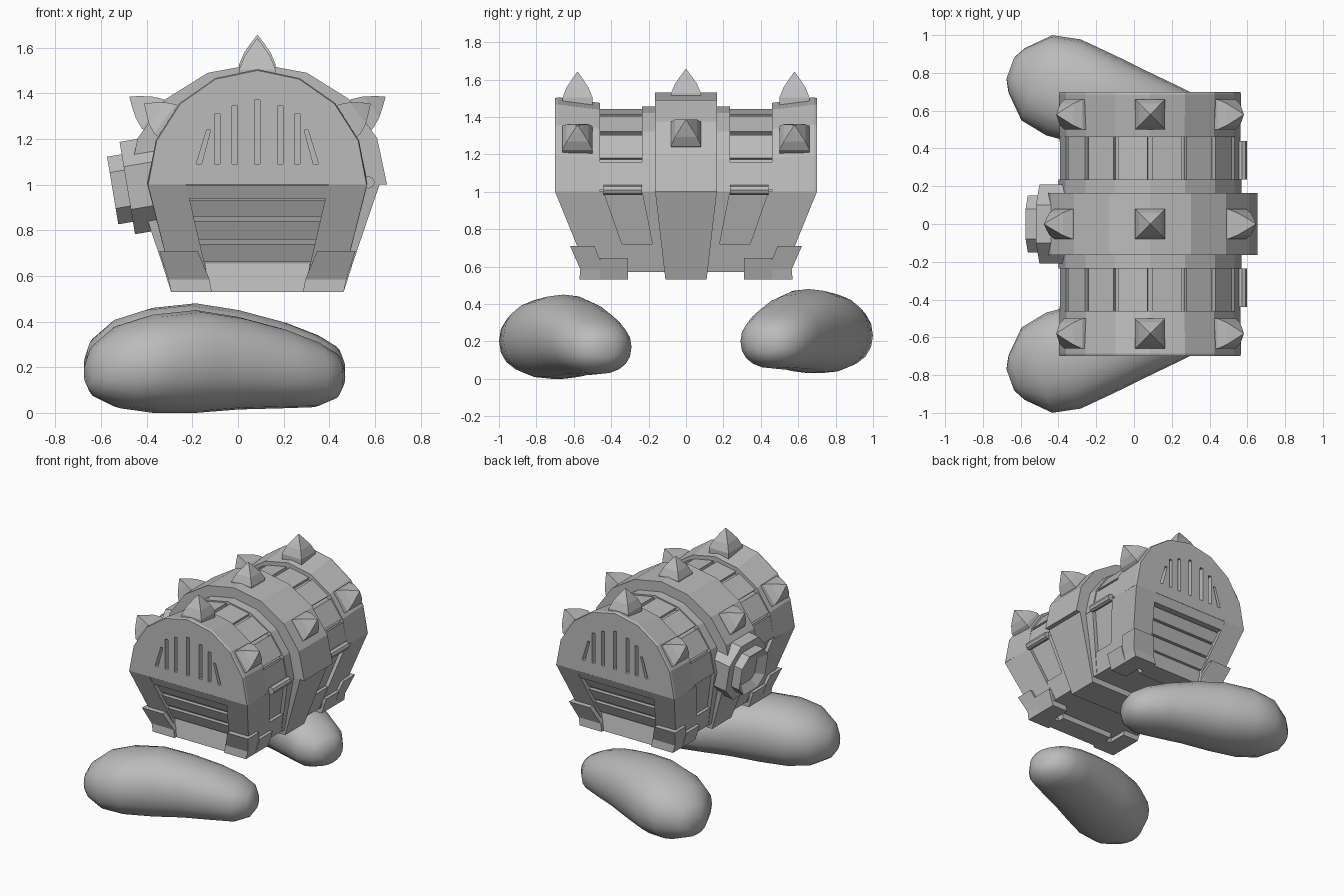
import bpy, bmesh, math
from mathutils import Vector, Matrix

if "Cube" in bpy.data.objects:
    bpy.data.objects.remove(bpy.data.objects["Cube"])

CX = 0.085          # chest centre line
SEAM = 1.0          # height where lid meets body
grey = bpy.data.materials.new("stone_grey")
grey.diffuse_color = (0.5, 0.5, 0.5, 1)
grey.use_nodes = True
grey.node_tree.nodes["Principled BSDF"].inputs["Base Color"].default_value = grey.diffuse_color


def finish(name, bm):
    bmesh.ops.recalc_face_normals(bm, faces=bm.faces[:])
    me = bpy.data.meshes.new(name)
    bm.to_mesh(me)
    bm.free()
    me.materials.append(grey)
    ob = bpy.data.objects.new(name, me)
    bpy.context.collection.objects.link(ob)
    return ob


def skin(bm, rings):
    """Bridge closed rings of points and cap both ends."""
    vs = [[bm.verts.new(p) for p in r] for r in rings]
    n = len(vs[0])
    for a, b in zip(vs, vs[1:]):
        for i in range(n):
            j = (i + 1) % n
            bm.faces.new((a[i], a[j], b[j], b[i]))
    bm.faces.new(vs[0])
    bm.faces.new(vs[-1][::-1])


def rect(x0, x1, y0, y1, z):
    return [(x0, y0, z), (x1, y0, z), (x1, y1, z), (x0, y1, z)]


def blocks(name, specs, sides_x=(1, -1), sides_y=(1, -1)):
    """Tapered blocks (bottom rect, top rect), mirrored about the chest centre."""
    bm = bmesh.new()
    for sx in sides_x:
        for sy in sides_y:
            for spec in specs:
                skin(bm, [[(CX + sx * x, sy * y, z) for x, y, z in ring] for ring in spec])
    return finish(name, bm)


def arc(w, h, y, n=8):
    return [Vector((CX + w * math.cos(math.pi * i / n), y, SEAM + h * math.sin(math.pi * i / n)))
            for i in range(n + 1)]


def arch(name, *sections):
    bm = bmesh.new()
    skin(bm, [arc(*s) for s in sections])
    return finish(name, bm)


# Lid: core, centre hoop, step bands and end sections
arch("lid_core", (0.455, 0.42, -0.6), (0.455, 0.42, 0.6))
arch("lid_step_band", (0.485, 0.455, -0.235), (0.485, 0.455, 0.235))
arch("lid_hoop", (0.568, 0.53, -0.165), (0.568, 0.53, 0.165))
slot_list = []
for x, top in ((0, 1.37), (0.1, 1.345), (0.175, 1.31)):
    slot_list.append((rect(x - 0.012, x + 0.012, 0.66, 0.75, 1.09),
                      rect(x - 0.012, x + 0.012, 0.66, 0.75, top)))
slot_list.append((rect(0.245, 0.268, 0.66, 0.75, 1.09), rect(0.205, 0.222, 0.66, 0.75, 1.24)))
for label, s in (("front", -1), ("back", 1)):
    end = arch(label + "_lid_end", (0.478, 0.475, s * 0.46), (0.482, 0.505, s * 0.685),
               (0.478, 0.50, s * 0.70))
    # Vent slots cut in the end face
    centre = blocks(label + "_vent_centre_cutter", slot_list[:1], (1,), (s,))
    outer = blocks(label + "_vent_side_cutter", slot_list[1:], (1, -1), (s,))
    for c in (centre, outer):
        c.hide_render = True
        c.display_type = 'WIRE'
        mod = end.modifiers.new("vents", 'BOOLEAN')
        mod.operation, mod.solver, mod.object = 'DIFFERENCE', 'EXACT', c

# Lid slats in the recesses
bm = bmesh.new()
for s in (-1, 1):
    lo, hi = arc(0.44, 0.41, 0), arc(0.478, 0.445, 0)
    for i in range(8):
        rings = []
        for y in (0.225, 0.465):
            a, b = lo[i].lerp(lo[i + 1], 0.07), lo[i].lerp(lo[i + 1], 0.93)
            c, d = hi[i].lerp(hi[i + 1], 0.93), hi[i].lerp(hi[i + 1], 0.07)
            rings.append([p + Vector((0, s * y, 0)) for p in (a, b, c, d)])
        skin(bm, rings)
finish("lid_slats", bm)

# Body: recessed core, corner posts, rails, sills and centre bands
blocks("body_core", [(rect(-0.345, 0.345, -0.49, 0.49, 0.57), rect(-0.455, 0.455, -0.635, 0.635, 1.0))], (1,), (1,))
blocks("corner_posts", [(rect(0.212, 0.372, 0.29, 0.525, 0.57), rect(0.312, 0.48, 0.44, 0.70, 1.0))])
blocks("end_top_rail", [(rect(-0.34, 0.34, 0.6, 0.674, 0.94), rect(-0.34, 0.34, 0.6, 0.699, 0.999))], (1,))
blocks("side_sill", [(rect(0.3, 0.37, 0.1, 0.31, 0.57), rect(0.34, 0.407, 0.1, 0.36, 0.72))])
blocks("body_step_band", [(rect(-0.372, 0.372, -0.15, 0.15, 0.57), rect(-0.482, 0.482, -0.235, 0.235, 1.0))], (1,), (1,))
blocks("body_hoop", [(rect(-0.375, 0.375, -0.11, 0.11, 0.53), rect(-0.535, 0.535, -0.165, 0.165, 1.0))], (1,), (1,))

# Stepped planks on both ends
planks = []
for z0, z1 in ((0.86, 0.93), (0.76, 0.84), (0.66, 0.74)):
    w0, w1 = 0.235 + (z0 - 0.53) * 0.23, 0.235 + (z1 - 0.53) * 0.23
    y0, y1 = 0.51 + (z0 - 0.57) * 0.337, 0.515 + (z1 - 0.57) * 0.337
    planks.append((rect(-w0, w0, 0.4, y0, z0), rect(-w1, w1, 0.4, y1 + 0.005, z1)))
blocks("end_planks", planks, (1,))
blocks("end_sill", [(rect(-0.21, 0.21, 0.4, 0.55, 0.53), rect(-0.23, 0.23, 0.4, 0.525, 0.655))], (1,))

# Corner brackets under the body
blocks("corner_brackets", [
    (rect(0.20, 0.378, 0.45, 0.57, 0.53), rect(0.21, 0.39, 0.45, 0.565, 0.585)),
    (rect(0.21, 0.39, 0.44, 0.565, 0.585), rect(0.262, 0.43, 0.49, 0.62, 0.71)),
    (rect(0.25, 0.378, 0.31, 0.46, 0.53), rect(0.29, 0.415, 0.31, 0.46, 0.645))])

# Hinge barrels on the right side
bm = bmesh.new()
for s in (-1, 1):
    skin(bm, [[(0.572 + 0.027 * math.cos(math.tau * i / 8), s * y, 1.01 + 0.027 * math.sin(math.tau * i / 8))
               for i in range(8)] for y in (0.235, 0.44)])
finish("hinges", bm)

# Curved four-sided spikes over the lid
bm = bmesh.new()
for y, tip_x, tip_z, top_z, rad in ((-0.58, 0.495, 1.355, 1.64, 0), (0, 0.56, 1.385, 1.655, 0.05),
                                    (0.58, 0.495, 1.355, 1.64, 0)):
    for side in (-1, 0, 1):
        tip = Vector((CX + side * tip_x, y, tip_z if side else top_z))
        base = (Vector((CX + side * (0.375 + rad), y, 1.265 + rad * 0.4)) if side
                else Vector((CX, y, 1.46 + rad * 0.5)))
        axis = (tip - base).normalized()
        across = Vector((0, 1, 0))
        up = axis.cross(across)
        rings = []
        for t, r in ((0, 0.08), (0.25, 0.08), (0.55, 0.058), (0.8, 0.028), (1, 0.002)):
            c = base.lerp(tip, t)
            rings.append([c + across * (r * a) + up * (r * b) for a, b in ((1, 1), (-1, 1), (-1, -1), (1, -1))])
        skin(bm, rings)
finish("spikes", bm)

# Lock: two tilted chamfered plates and a keyhole ring on the left side
tilt = Matrix.Translation((-0.485, 0, 0.985)) @ Matrix.Rotation(math.radians(-9.5), 4, 'Y')


def plate(bm, hy, hz, x0, x1, cut):
    out = [(hy, hz - cut), (hy - cut, hz), (cut - hy, hz), (-hy, hz - cut),
           (-hy, cut - hz), (cut - hy, -hz), (hy - cut, -hz), (hy, cut - hz)]
    skin(bm, [[tilt @ Vector((x, y, z)) for y, z in out] for x in (x0, x1)])


bm = bmesh.new()
plate(bm, 0.21, 0.205, 0.0, 0.15, 0.11)
finish("lock_back_plate", bm)
bm = bmesh.new()
plate(bm, 0.15, 0.15, -0.065, 0.01, 0.07)
front = min(bm.faces, key=lambda f: f.calc_center_median().x)
bmesh.ops.recalc_face_normals(bm, faces=bm.faces[:])
bmesh.ops.inset_region(bm, faces=[front], thickness=0.065)
bmesh.ops.translate(bm, verts=front.verts[:], vec=(0.045, 0, 0))
finish("lock_ring", bm)

# Feet: smooth bean shapes (position along, half width, bottom, top)
FOOT = [(-0.25, 0.06, 0.12, 0.23), (-0.215, 0.125, 0.07, 0.30), (-0.10, 0.24, 0.02, 0.385),
        (0.05, 0.27, 0.0, 0.43), (0.25, 0.252, 0.0, 0.45), (0.45, 0.23, 0.015, 0.42),
        (0.65, 0.21, 0.02, 0.37), (0.80, 0.188, 0.025, 0.315), (0.89, 0.13, 0.06, 0.265),
        (0.925, 0.06, 0.11, 0.21)]
for label, s, lift in (("front_foot", -1, 0.0), ("back_foot", 1, 0.03)):
    bm = bmesh.new()
    rings = []
    for u, w, z0, z1 in FOOT:
        ring = []
        for i in range(20):
            a = math.tau * i / 20
            c, n = math.cos(a), math.sin(a)
            p = w * math.copysign(abs(c) ** 0.9, c)
            q = (z1 - z0) / 2 * math.copysign(abs(n) ** 0.9, n)
            ring.append((-0.42 + 0.94 * u + 0.34 * p, s * (0.74 - 0.34 * u + 0.94 * p), (z0 + z1) / 2 + q + lift))
        rings.append(ring)
    skin(bm, rings)
    ob = finish(label, bm)
    for f in ob.data.polygons:
        f.use_smooth = True
